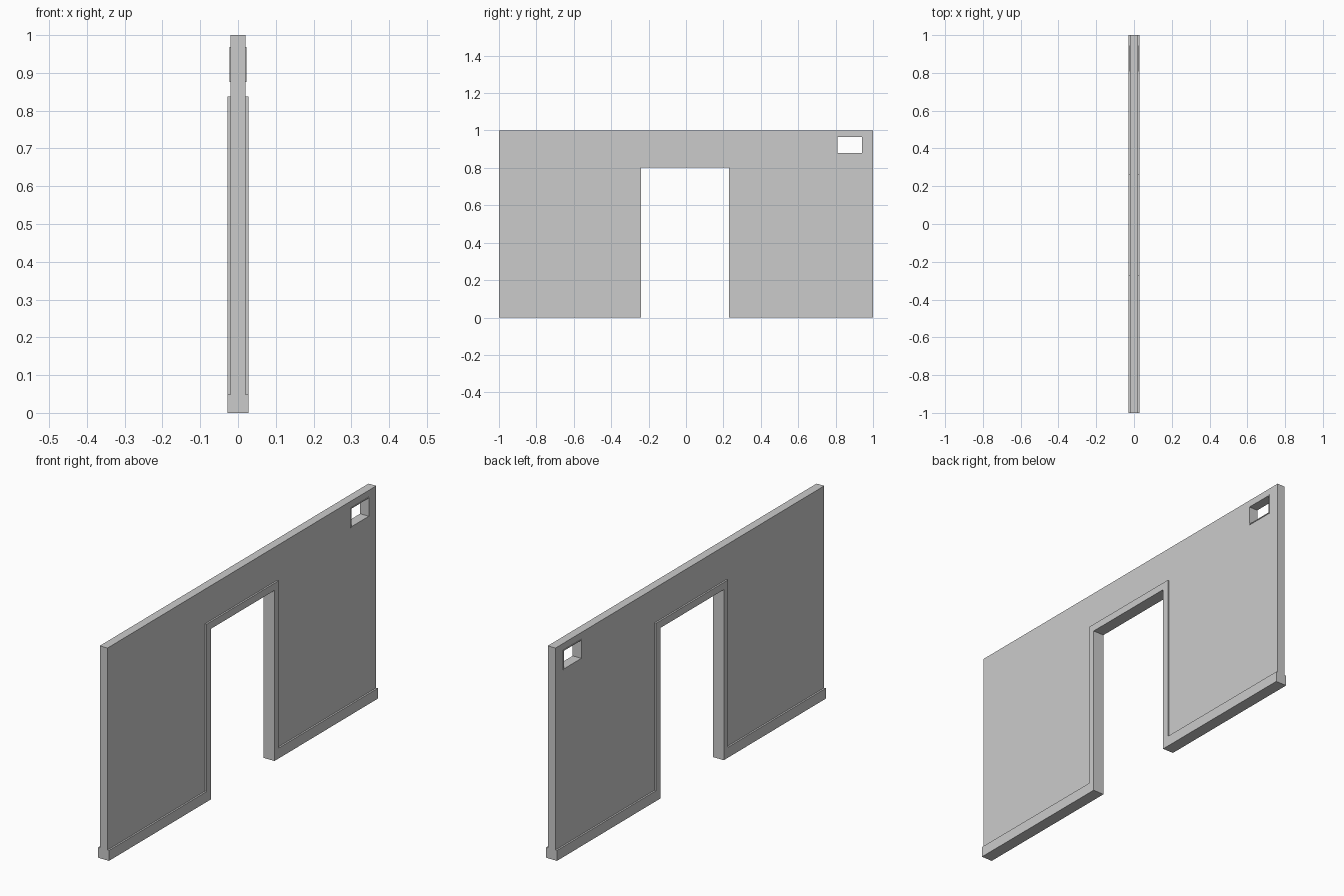
import bpy, bmesh

if "Cube" in bpy.data.objects:
    bpy.data.objects.remove(bpy.data.objects["Cube"])


def prism(name, profile, half):
    """Extrude a (y, z) outline along x from -half to +half."""
    bm = bmesh.new()
    face = bm.faces.new([bm.verts.new((-half, y, z)) for y, z in profile])
    ext = bmesh.ops.extrude_face_region(bm, geom=[face])
    moved = [g for g in ext["geom"] if isinstance(g, bmesh.types.BMVert)]
    bmesh.ops.translate(bm, verts=moved, vec=(2 * half, 0, 0))
    bmesh.ops.recalc_face_normals(bm, faces=bm.faces)
    mesh = bpy.data.meshes.new(name)
    bm.to_mesh(mesh)
    bm.free()
    obj = bpy.data.objects.new(name, mesh)
    bpy.context.collection.objects.link(obj)
    return obj


def rect(y0, y1, z0, z1):
    return [(y0, z0), (y1, z0), (y1, z1), (y0, z1)]


def combine(target, tool, operation):
    """Apply a boolean and discard the tool object."""
    mod = target.modifiers.new(operation.lower(), "BOOLEAN")
    mod.operation = operation
    mod.solver = "EXACT"
    mod.object = tool
    tool.hide_render = True
    bpy.context.view_layer.objects.active = target
    bpy.ops.object.modifier_apply(modifier=mod.name)
    bpy.data.objects.remove(tool, do_unlink=True)


WALL, TRIM, LIP = 0.02, 0.028, 0.0225
Y0, Y1, TOP = -0.241, 0.231, 0.803        # door opening
W, H = 0.032, 0.049                       # door trim width, skirting height
M = W / 2                                 # wall edge buried in the trim

# Wall panel around the doorway
wall = prism("door_wall", [
    (-1, H / 2), (Y0 - M, H / 2), (Y0 - M, TOP + M), (Y1 + M, TOP + M),
    (Y1 + M, H / 2), (1, H / 2), (1, 1), (-1, 1)], WALL)

# Skirting and door surround as one continuous trim
trim = prism("skirting_and_door_trim", [
    (-1, 0), (Y0, 0), (Y0, TOP), (Y1, TOP), (Y1, 0), (1, 0),
    (1, H), (Y1 + W, H), (Y1 + W, TOP + W + 0.002),
    (Y0 - W, TOP + W + 0.002), (Y0 - W, H), (-1, H)], TRIM)
combine(wall, trim, "UNION")

# Small window with a thin raised lip
a, b, c, d, e = 0.811, 0.941, 0.88, 0.965, 0.004
combine(wall, prism("window_lip", rect(a - e, b + e, c - e, d + e), LIP), "UNION")
combine(wall, prism("window_cutter", rect(a, b, c, d), 0.1), "DIFFERENCE")
